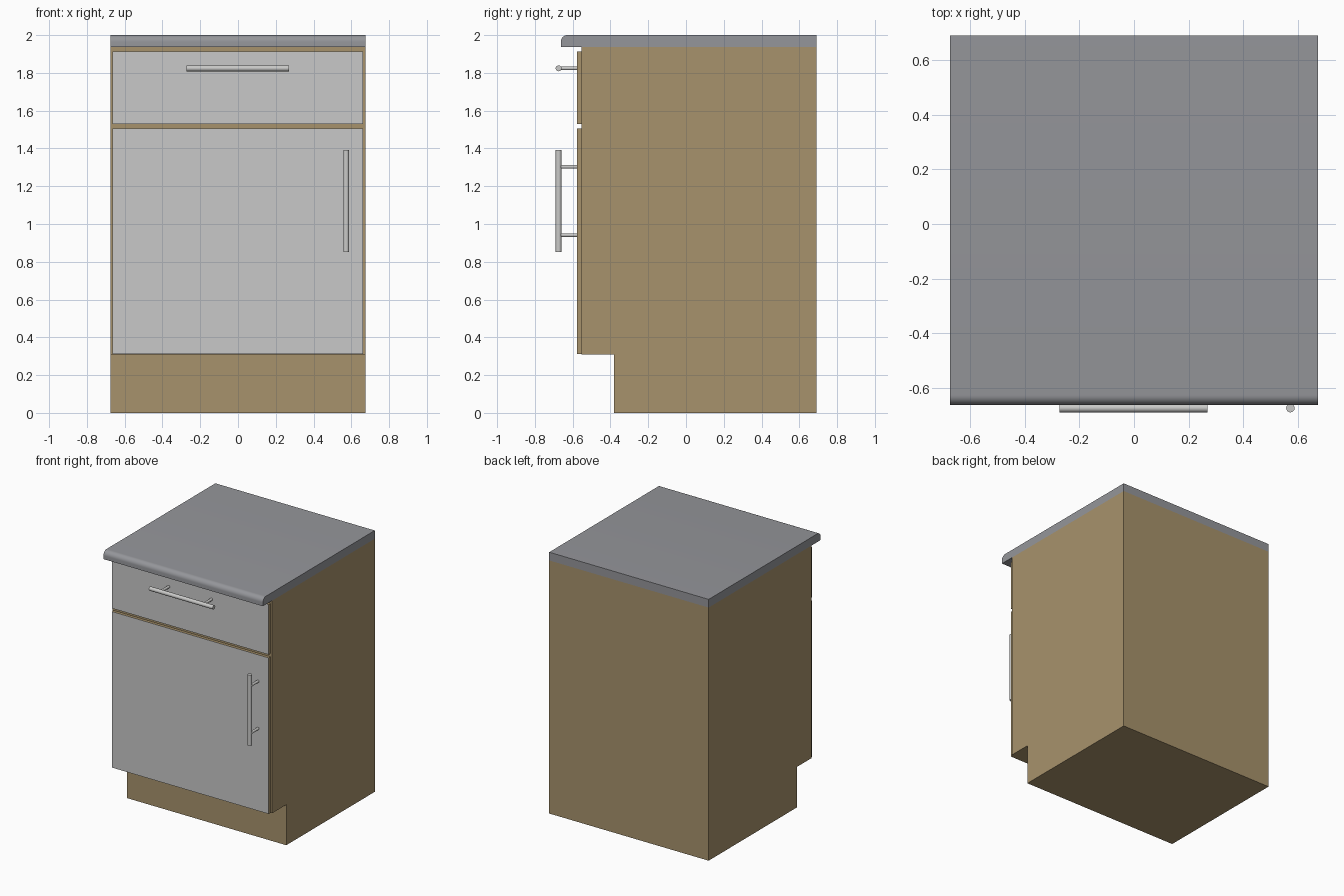
import bpy, bmesh, math
from mathutils import Matrix, Vector

if "Cube" in bpy.data.objects:
    bpy.data.objects.remove(bpy.data.objects["Cube"])


def material(name, rgb):
    m = bpy.data.materials.new(name)
    m.diffuse_color = (*rgb, 1)
    m.use_nodes = True
    m.node_tree.nodes["Principled BSDF"].inputs["Base Color"].default_value = m.diffuse_color
    return m


WOOD = material("tan wood", (0.39, 0.29, 0.15))
PANEL = material("light grey panel", (0.58, 0.58, 0.58))
STONE = material("grey worktop", (0.30, 0.305, 0.325))
METAL = material("pale metal", (0.59, 0.59, 0.58))


def finish(name, bm, *mats):
    bmesh.ops.recalc_face_normals(bm, faces=bm.faces[:])
    mesh = bpy.data.meshes.new(name)
    bm.to_mesh(mesh)
    bm.free()
    for m in mats:
        mesh.materials.append(m)
    ob = bpy.data.objects.new(name, mesh)
    bpy.context.collection.objects.link(ob)
    return ob


def smooth(ob):
    bpy.ops.object.select_all(action='DESELECT')
    ob.select_set(True)
    bpy.context.view_layer.objects.active = ob
    bpy.ops.object.shade_smooth_by_angle(angle=math.radians(35))


def extrude_x(name, profile, half, mat):
    """Extrude a (y, z) outline symmetrically along x."""
    bm = bmesh.new()
    face = bm.faces.new([bm.verts.new((-half, y, z)) for y, z in profile])
    ext = bmesh.ops.extrude_face_region(bm, geom=[face])
    verts = [g for g in ext["geom"] if isinstance(g, bmesh.types.BMVert)]
    bmesh.ops.translate(bm, vec=(2 * half, 0, 0), verts=verts)
    return finish(name, bm, mat)


# Carcass with recessed toe kick
extrude_x("cabinet_body", [(-0.38, 0), (0.69, 0), (0.69, 1.937), (-0.552, 1.937),
                           (-0.552, 0.31), (-0.38, 0.31)], 0.675, WOOD)

# Worktop with rounded upper front edge
R = 0.036
arc = [(-0.663 + R - R * math.cos(a), 2 - R + R * math.sin(a))
       for a in (math.pi / 2 * i / 8 for i in range(9))]
smooth(extrude_x("worktop", [(0.69, 1.937), (-0.663, 1.937)] + arc + [(0.69, 2)],
                 0.675, STONE))


# Front panels: grey face, wooden edges
def panel(name, z0, z1):
    bm = bmesh.new()
    bmesh.ops.create_cube(bm, size=1, matrix=Matrix.Translation((-0.001, -0.5645, (z0 + z1) / 2))
                          @ Matrix.Diagonal((1.328, 0.023, z1 - z0, 1)))
    bmesh.ops.recalc_face_normals(bm, faces=bm.faces[:])
    for f in bm.faces:
        f.material_index = 0 if f.normal.y < -0.5 else 1
    finish(name, bm, PANEL, WOOD)


panel("drawer_front", 1.53, 1.913)
panel("door", 0.311, 1.505)


# Bar handles: one bar on two posts
def rod(bm, a, b, r):
    a, b = Vector(a), Vector(b)
    rot = (b - a).to_track_quat('Z', 'Y').to_matrix().to_4x4()
    bmesh.ops.create_cone(bm, cap_ends=True, segments=24, radius1=r, radius2=r,
                          depth=(b - a).length,
                          matrix=Matrix.Translation((a + b) / 2) @ rot)


def handle(name, centre, axis):
    c, axis = Vector(centre), Vector(axis)
    bm = bmesh.new()
    rod(bm, c - axis * 0.271, c + axis * 0.271, 0.0155)
    for s in (-1, 1):
        p = c + axis * 0.181 * s
        rod(bm, p, (p.x, -0.574, p.z), 0.01)
    smooth(finish(name, bm, METAL))


handle("drawer_handle", (-0.002, -0.6745, 1.824), (1, 0, 0))
handle("door_handle", (0.573, -0.6745, 1.122), (0, 0, 1))
